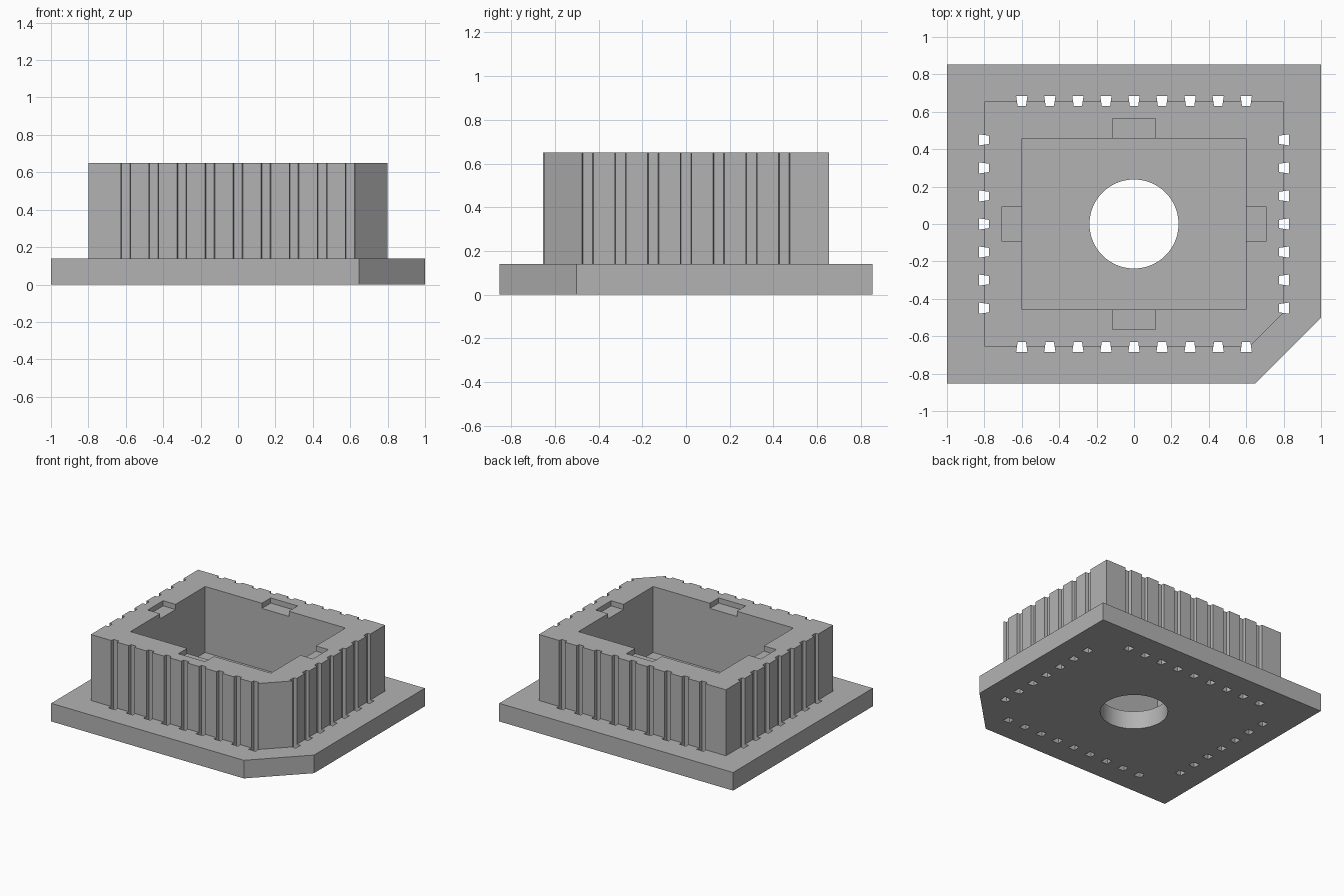
import bpy
import math

cube = bpy.data.objects.get("Cube")
if cube:
    bpy.data.objects.remove(cube, do_unlink=True)

BASE_TOP, BODY_TOP = 0.14, 0.65
WALL_X, WALL_Y = 0.8, 0.655

grey = bpy.data.materials.new("plain grey")
grey.use_nodes = True
grey.diffuse_color = (0.45, 0.45, 0.45, 1)
grey.node_tree.nodes["Principled BSDF"].inputs["Base Color"].default_value = grey.diffuse_color


def prisms(name, outlines, z0, z1):
    """One mesh made of upright prisms over counter-clockwise outlines."""
    verts, faces = [], []
    for outline in outlines:
        n, s = len(outline), len(verts)
        verts += [(x, y, z0) for x, y in outline] + [(x, y, z1) for x, y in outline]
        faces += [[s + i for i in reversed(range(n))], [s + n + i for i in range(n)]]
        faces += [[s + i, s + (i + 1) % n, s + n + (i + 1) % n, s + n + i] for i in range(n)]
    mesh = bpy.data.meshes.new(name)
    mesh.from_pydata(verts, [], faces)
    mesh.materials.append(grey)
    obj = bpy.data.objects.new(name, mesh)
    bpy.context.collection.objects.link(obj)
    return obj


def rect(hx, hy, cx=0, cy=0):
    return [(cx - hx, cy - hy), (cx + hx, cy - hy), (cx + hx, cy + hy), (cx - hx, cy + hy)]


def clipped_rect(hx, hy, cut):
    """Rectangle with its front left corner cut at 45 degrees."""
    return [(-hx, -hy), (hx - cut, -hy), (hx, cut - hy), (hx, hy), (-hx, hy)]


def groove(cx, cy, angle):
    """Trapezoid whose wide side faces outward along the angle."""
    c, s = math.cos(angle), math.sin(angle)
    shape = [(-0.025, -0.022), (0.029, -0.03), (0.029, 0.03), (-0.025, 0.022)]
    return [(cx + u * c - v * s, cy + u * s + v * c) for u, v in shape]


def cut(obj, cutters):
    for cutter in cutters:
        mod = obj.modifiers.new(cutter.name, 'BOOLEAN')
        mod.operation, mod.solver, mod.object = 'DIFFERENCE', 'EXACT', cutter
    bpy.context.view_layer.update()
    evaluated = obj.evaluated_get(bpy.context.evaluated_depsgraph_get())
    mesh = bpy.data.meshes.new_from_object(evaluated)
    obj.modifiers.clear()
    obj.data = mesh


# Main solids: flange plate and walled housing standing on it
base = prisms("base_plate", [clipped_rect(1, 0.853, 0.353)], 0, BASE_TOP)
housing = prisms("housing_wall", [clipped_rect(WALL_X, WALL_Y, 0.18)], BASE_TOP, BODY_TOP)

# Grooves around the wall, running on through the plate
outlines = []
for side in (-1, 1):
    for i in range(-4, 5):
        outlines.append(groove(i * 0.15, side * WALL_Y, side * math.pi / 2))
    for i in range(-3, 4):
        outlines.append(groove(side * WALL_X, i * 0.15, 0 if side > 0 else math.pi))
grooves = prisms("groove_cutter", outlines, -0.1, 0.8)

# Pocket, shallow rim notches and round floor hole
pocket = prisms("pocket_cutter", [rect(0.6, 0.456)], 0, 0.8)
notches = prisms("notch_cutter",
                 [rect(0.115, 0.08, 0, s * 0.484) for s in (-1, 1)]
                 + [rect(0.08, 0.094, s * 0.626, 0) for s in (-1, 1)], BODY_TOP - 0.04, 0.8)
circle = [(0.238 * math.cos(math.tau * i / 64), 0.238 * math.sin(math.tau * i / 64))
          for i in range(64)]
hole = prisms("hole_cutter", [circle], -0.1, 0.4)

cut(base, [grooves, hole])
cut(housing, [pocket, notches, grooves])
for helper in (grooves, pocket, notches, hole):
    bpy.data.objects.remove(helper, do_unlink=True)

# Round hole wall smooth, all corners sharp
bpy.ops.object.select_all(action='DESELECT')
for obj in (base, housing):
    obj.select_set(True)
bpy.context.view_layer.objects.active = base
bpy.ops.object.shade_smooth_by_angle(angle=math.radians(15))
